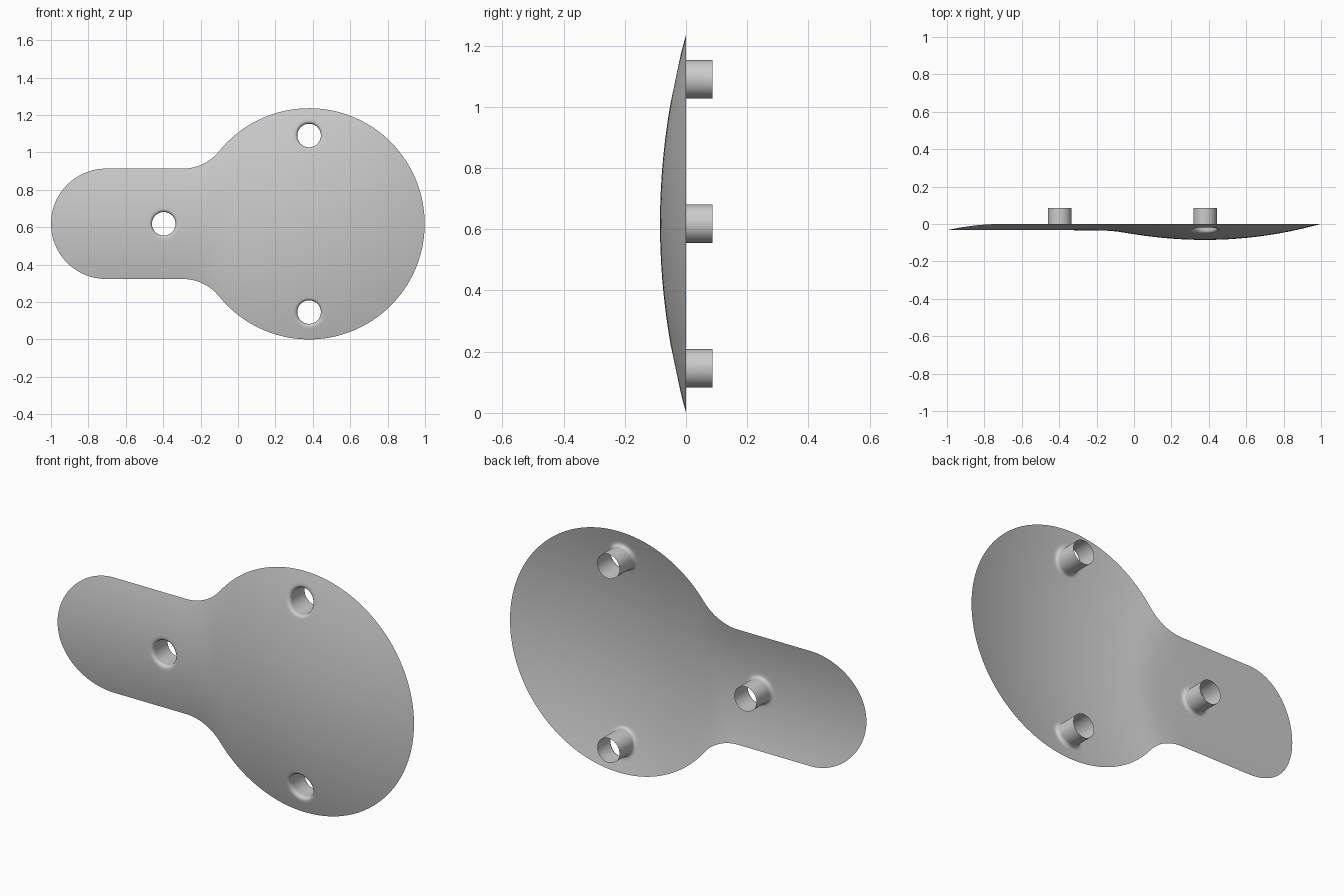
import bpy, bmesh
from math import sin, cos, pi, sqrt, acos, hypot
from mathutils import Vector
from mathutils.geometry import delaunay_2d_cdt

if "Cube" in bpy.data.objects:
    bpy.data.objects.remove(bpy.data.objects["Cube"])

CZ = 0.618                      # height of the mirror axis
CX, R, DEPTH = 0.38, 0.618, 0.085   # big round dome
LX, W, LDEPTH = -0.705, 0.295, 0.033  # narrow rounded lobe
FR = 0.25                       # neck fillet radius
FX = CX - sqrt((R + FR) ** 2 - (W + FR) ** 2)
TX = CX + (FX - CX) * R / (R + FR)
TUBE_R, TUBE_END, LIP, SEG = 0.063, 0.086, 0.016, 48
HOLES = [(CX, 0.472), (CX, -0.472), (-0.397, 0.0)]


def half_width(x):
    if x > TX:
        return sqrt(max(R * R - (x - CX) ** 2, 0))
    if x > FX:
        return W + FR - sqrt(FR * FR - (x - FX) ** 2)
    return W


def outline_width(x):
    if x < LX:
        return sqrt(max(W * W - (x - LX) ** 2, 0))
    return half_width(x)


def surface_y(x, z):
    d = DEPTH * (1 - ((x - CX) / R) ** 2)
    if x < CX:
        e = 0.012 * min(1, (CX - x) / 0.3)
        d = 0.5 * (d + LDEPTH + sqrt((d - LDEPTH) ** 2 + e * e))
    w = half_width(x)
    return -d * max(0, 1 - (z / w) ** 2) if w > 1e-4 else 0.0


def ring(cx, cz, r):
    return [(cx + r * cos(2 * pi * i / SEG), cz + r * sin(2 * pi * i / SEG)) for i in range(SEG)]


def finish(bm, name):
    me = bpy.data.meshes.new(name)
    bm.to_mesh(me)
    bm.free()
    for p in me.polygons:
        p.use_smooth = True
    ob = bpy.data.objects.new(name, me)
    bpy.context.collection.objects.link(ob)
    return ob


def bridge(bm, a, b):
    for i in range(SEG):
        j = (i + 1) % SEG
        bm.faces.new((a[i], a[j], b[j], b[i]))


# Outline: upper half from right tip to left tip, then mirrored
xs = []
amax = acos((TX - CX) / R)
xs += [CX + R * cos(amax * i / 60) for i in range(61)]
xs += [TX + (FX - TX) * i / 10 for i in range(1, 11)]
xs += [FX + (LX - FX) * i / 12 for i in range(1, 13)]
xs += [LX - W * sin(pi / 2 * i / 24) for i in range(1, 25)]
upper = [(x, outline_width(x)) for x in xs]
upper[0], upper[-1] = (xs[0], 0), (xs[-1], 0)
outline = upper + [(x, -z) for x, z in upper[-2:0:-1]]

# Flat layout of the shell: outline, hole rings, interior grid
pts = list(outline)
edges = []
rings = []
for hx, hz in HOLES:
    s = len(pts)
    pts += ring(hx, hz, TUBE_R + LIP)
    rings.append(list(range(s, s + SEG)))
    edges += [(s + i, s + (i + 1) % SEG) for i in range(SEG)]
for hx, hz in HOLES:
    pts += ring(hx, hz, TUBE_R + LIP + 0.014)
STEP = 0.03
for i in range(67):
    x = -0.985 + STEP * i
    if x > 0.985:
        break
    for j in range(-20, 21):
        z = STEP * j
        if abs(z) < outline_width(x) - 0.018 and \
                all(hypot(x - hx, z - hz) > TUBE_R + LIP + 0.03 for hx, hz in HOLES):
            pts.append((x, z))

co, _, tris, orig, _, _ = delaunay_2d_cdt(
    [Vector(p) for p in pts], edges, [list(range(len(outline)))], 1, 1e-6)
index = {o: i for i, os in enumerate(orig) for o in os}

# Curved shell with rounded lips running into the tubes
bm = bmesh.new()
vs = [bm.verts.new((c.x, surface_y(c.x, c.y), c.y + CZ)) for c in co]
for t in tris:
    mid = sum((co[k] for k in t), Vector((0, 0))) / len(t)
    if all(hypot(mid.x - hx, mid.y - hz) > TUBE_R + LIP * 0.99 for hx, hz in HOLES):
        bm.faces.new([vs[k] for k in t])
starts = []
for (hx, hz), ids in zip(HOLES, rings):
    prev = [vs[index[k]] for k in ids]
    base = [v.co.y for v in prev]
    for s in range(1, 5):
        a = pi / 2 * s / 4
        cur = [bm.verts.new((x, y + LIP * (1 - cos(a)), z + CZ)) for (x, z), y in
               zip(ring(hx, hz, TUBE_R + LIP * (1 - sin(a))), base)]
        bridge(bm, prev, cur)
        prev = cur
    starts.append([v.co.copy() for v in prev])
bmesh.ops.delete(bm, geom=[v for v in bm.verts if not v.link_faces], context='VERTS')
bmesh.ops.recalc_face_normals(bm, faces=bm.faces)
bm.normal_update()
if sum(f.normal.y * f.calc_area() for f in bm.faces) > 0:
    bmesh.ops.reverse_faces(bm, faces=bm.faces)
finish(bm, "cover_shell")

# Open mounting tubes on the back
for name, start in zip(("upper_tube", "lower_tube", "side_tube"), starts):
    bm = bmesh.new()
    a = [bm.verts.new(c) for c in start]
    b = [bm.verts.new((c.x, TUBE_END, c.z)) for c in start]
    bridge(bm, a, b)
    bmesh.ops.recalc_face_normals(bm, faces=bm.faces)
    finish(bm, name)
